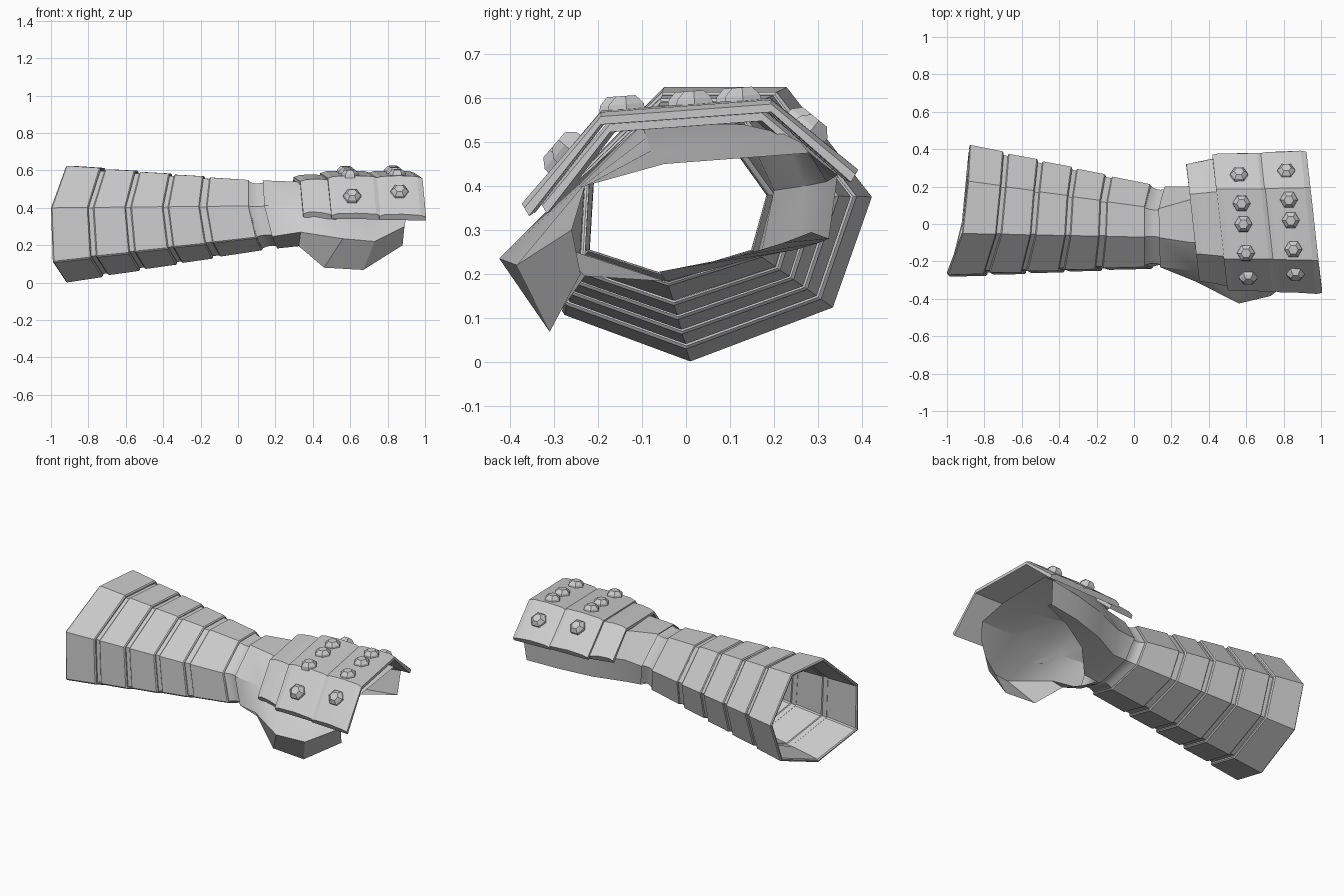
import bpy, bmesh, math
from mathutils import Vector, Matrix

if "Cube" in bpy.data.objects:
    bpy.data.objects.remove(bpy.data.objects["Cube"])


def make(name, verts, faces, bevel=0, smooth=None):
    me = bpy.data.meshes.new(name)
    me.from_pydata([tuple(v) for v in verts], [], faces)
    bm = bmesh.new()
    bm.from_mesh(me)
    bmesh.ops.recalc_face_normals(bm, faces=bm.faces)
    bm.to_mesh(me)
    bm.free()
    ob = bpy.data.objects.new(name, me)
    bpy.context.collection.objects.link(ob)
    if bevel:
        m = ob.modifiers.new("soft_edge", 'BEVEL')
        m.width, m.segments, m.limit_method = bevel, 1, 'ANGLE'
        m.angle_limit = math.radians(60)
    if smooth:
        bpy.ops.object.select_all(action='DESELECT')
        ob.select_set(True)
        bpy.context.view_layer.objects.active = ob
        bpy.ops.object.shade_smooth_by_angle(angle=math.radians(smooth))
    return ob


def loft(name, sections, around=True, along=False, **kw):
    """Skin a list of equal-length sections; optionally wrap in either direction."""
    n, m = len(sections[0]), len(sections)
    faces = []
    for i in range(m if along else m - 1):
        for j in range(n if around else n - 1):
            a, b, k = i * n, ((i + 1) % m) * n, (j + 1) % n
            faces.append((a + j, a + k, b + k, b + j))
    return make(name, [p for s in sections for p in s], faces, **kw)


# Seven-sided sleeve sections: (x slant, y, z) at the elbow end and at the wrist
ELBOW = [(.08, .01, .0), (.11, .335, .123), (.12, .424, .375), (.11, .23, .625),
         (.08, -.05, .625), (0, -.272, .40), (.01, -.282, .108)]
WRIST = [(.07, -.04, .175), (.06, .17, .24), (.03, .21, .38), (0, .09, .547),
         (0, -.07, .547), (0, -.228, .41), (.04, -.238, .24)]


def section(x, s=1.0):
    t = (x + 1) / 1.06
    pts = [Vector(a).lerp(Vector(b), t) for a, b in zip(ELBOW, WRIST)]
    c = sum(pts, Vector()) / 7
    return [(x + p.x, c.y + (p.y - c.y) * s, c.z + (p.z - c.z) * s) for p in pts]


# Sleeve: five overlapping bands on an inner liner
bands = [(-1, -.80), (-.775, -.60), (-.575, -.40), (-.375, -.205), (-.17, .06)]
for i, (a, b) in enumerate(bands):
    loft(f"sleeve_band_{i + 1}",
         [section(a, .992 if i else 1), section(b, 1.01), section(b, .94), section(a, .94)],
         along=True, bevel=.006)
loft("sleeve_liner", [section(x, .955) for x in (-.83, -.6, -.4, -.2, .05)])

# Concave wrist cuff
loft("wrist_cuff", [section(.05 + .10 * k / 6, .98 - .06 * math.sin(math.pi * k / 6))
                    for k in range(7)], smooth=35)

# Hand shell: open palm, outer side wall, thumb guard on the front side.
# Each section runs from the palm edge around the back of the hand to the thumb edge.
w = section(.14, 1.03)
hand = [
    w + [w[0]],
    [(.31, -.06, .205), (.29, .17, .24), (.28, .20, .39), (.30, .13, .54),
     (.31, -.10, .54), (.33, -.25, .41), (.335, -.31, .27), (.325, -.23, .195)],
    [(.48, .12, .24), (.47, .25, .255), (.46, .27, .40), (.45, .22, .52),
     (.46, -.09, .51), (.47, -.24, .40), (.56, -.425, .235), (.46, -.31, .08)],
    [(.67, .22, .27), (.67, .30, .27), (.67, .32, .41), (.67, .26, .50),
     (.67, -.08, .48), (.67, -.235, .40), (.73, -.385, .22), (.67, -.31, .068)],
    [(.87, .285, .295), (.87, .325, .28), (.88, .345, .425), (.88, .28, .475),
     (.90, -.05, .45), (.91, -.23, .40), (.89, -.26, .30), (.88, -.24, .20)],
]
loft("hand_shell", hand, around=False, smooth=28)

# Back-of-hand plates: three-facet arch profile (y, z)
ARCH = [(-.370, .362), (-.192, .568), (.192, .596), (.388, .438)]


def plate(name, x0, x1, k0, k1, dz=0, thick=.02):
    def row(x, k, drop):
        out = []
        for i, (y, z) in enumerate(ARCH):
            y2 = y * k - (0 if i in (1, 2) else math.copysign(drop * .6, y))
            out.append((x - .11 * y * k - .03, y2, .575 + (z - .575) * k - drop + dz))
        return out
    k_mid = (k0 + k1) / 2
    outer = [row(x0, k0, .010), row(x0 + .03, k0, 0), row((x0 + x1) / 2, k_mid, -.004),
             row(x1 - .03, k1, 0), row(x1, k1, .010)]
    inner = [row(x1, k1, .008 + thick), row(x0, k0, .008 + thick)]
    ob = loft(name, outer + inner, around=False, along=True)
    # close the two long side edges
    bm = bmesh.new()
    bm.from_mesh(ob.data)
    bmesh.ops.holes_fill(bm, edges=[e for e in bm.edges if e.is_boundary])
    bmesh.ops.recalc_face_normals(bm, faces=bm.faces)
    bm.to_mesh(ob.data)
    bm.free()


plate("knuckle_plate_rear", .345, .52, .84, .90, dz=-.018)
plate("knuckle_plate_middle", .49, .76, .97, .98)
plate("knuckle_plate_front", .745, .995, .99, 1.01)


# Faceted rivets set square to the arch
def rivet(name, x, y):
    for (y0, z0), (y1, z1) in zip(ARCH, ARCH[1:]):
        if y <= y1:
            break
    z = z0 + (z1 - z0) * (y - y0) / (y1 - y0)
    up = Vector((0, z0 - z1, y1 - y0)).normalized()
    mat = Matrix.Translation((x, y, z)) @ up.to_track_quat('Z', 'Y').to_matrix().to_4x4()
    rings = [[mat @ Vector((r * math.cos(math.pi * j / 3), r * math.sin(math.pi * j / 3), h))
              for j in range(6)]
             for r, h in ((.050, -.01), (.046, .014), (.026, .033))]
    verts = [p for s in rings for p in s]
    faces = [(i * 6 + j, i * 6 + (j + 1) % 6, i * 6 + 6 + (j + 1) % 6, i * 6 + 6 + j)
             for i in range(2) for j in range(6)]
    make(name, verts, faces + [tuple(range(12, 18))])


for p, (x, shift) in enumerate(((.585, 0), (.838, .02))):
    for r, y in enumerate((.262, .11, 0, -.155, -.285)):
        rivet(f"rivet_{p + 1}_{r + 1}", x - .09 * y, y + shift)
